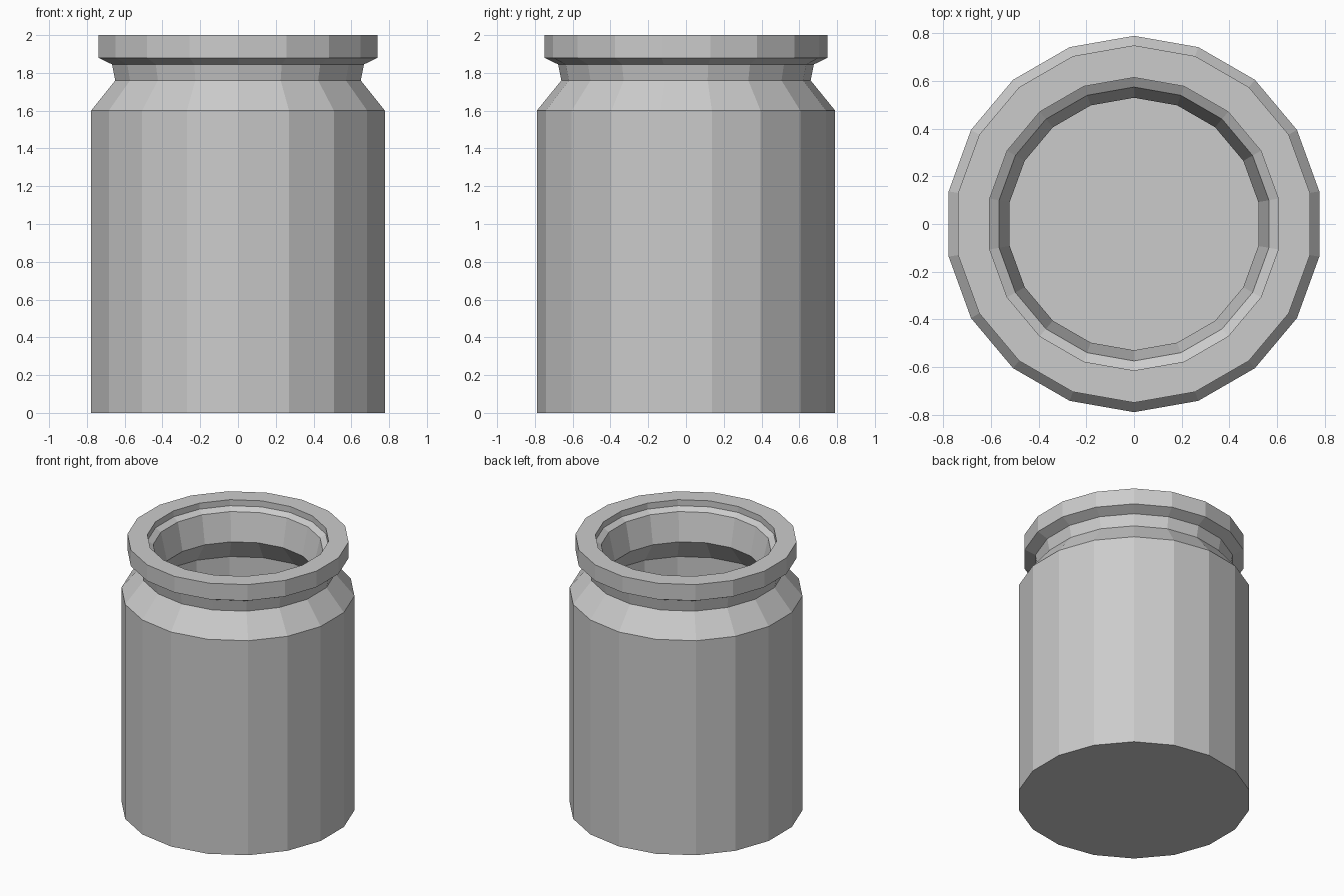
import bpy, bmesh, math

if "Cube" in bpy.data.objects:
    bpy.data.objects.remove(bpy.data.objects["Cube"])

SIDES = 18

# Profile (radius, height): outside from base to rim, then down the inside to the floor
PROFILE = [
    (0.79, 0.0), (0.79, 1.6),        # body
    (0.66, 1.76), (0.677, 1.845),    # shoulder and neck
    (0.75, 1.88), (0.75, 2.0),       # rim
    (0.615, 2.0), (0.615, 1.955),    # inner lip
    (0.575, 1.93), (0.53, 1.725),    # inner neck
    (0.66, 1.555), (0.66, 0.13),     # inner shoulder, wall and floor
]


def lathe(name, profile, sides):
    """Faceted turned body whose first and last rings are capped."""
    bm = bmesh.new()
    rings = []
    for r, z in profile:
        ring = []
        for i in range(sides):
            a = math.pi / 2 + 2 * math.pi * i / sides
            ring.append(bm.verts.new((r * math.cos(a), r * math.sin(a), z)))
        rings.append(ring)
    for low, high in zip(rings, rings[1:]):
        for i in range(sides):
            j = (i + 1) % sides
            bm.faces.new((low[i], low[j], high[j], high[i]))
    bm.faces.new(rings[0][::-1])
    bm.faces.new(rings[-1])
    bmesh.ops.recalc_face_normals(bm, faces=bm.faces[:])
    mesh = bpy.data.meshes.new(name)
    bm.to_mesh(mesh)
    bm.free()
    obj = bpy.data.objects.new(name, mesh)
    bpy.context.collection.objects.link(obj)
    return obj


# Open thick-walled jar
lathe("jar", PROFILE, SIDES)
